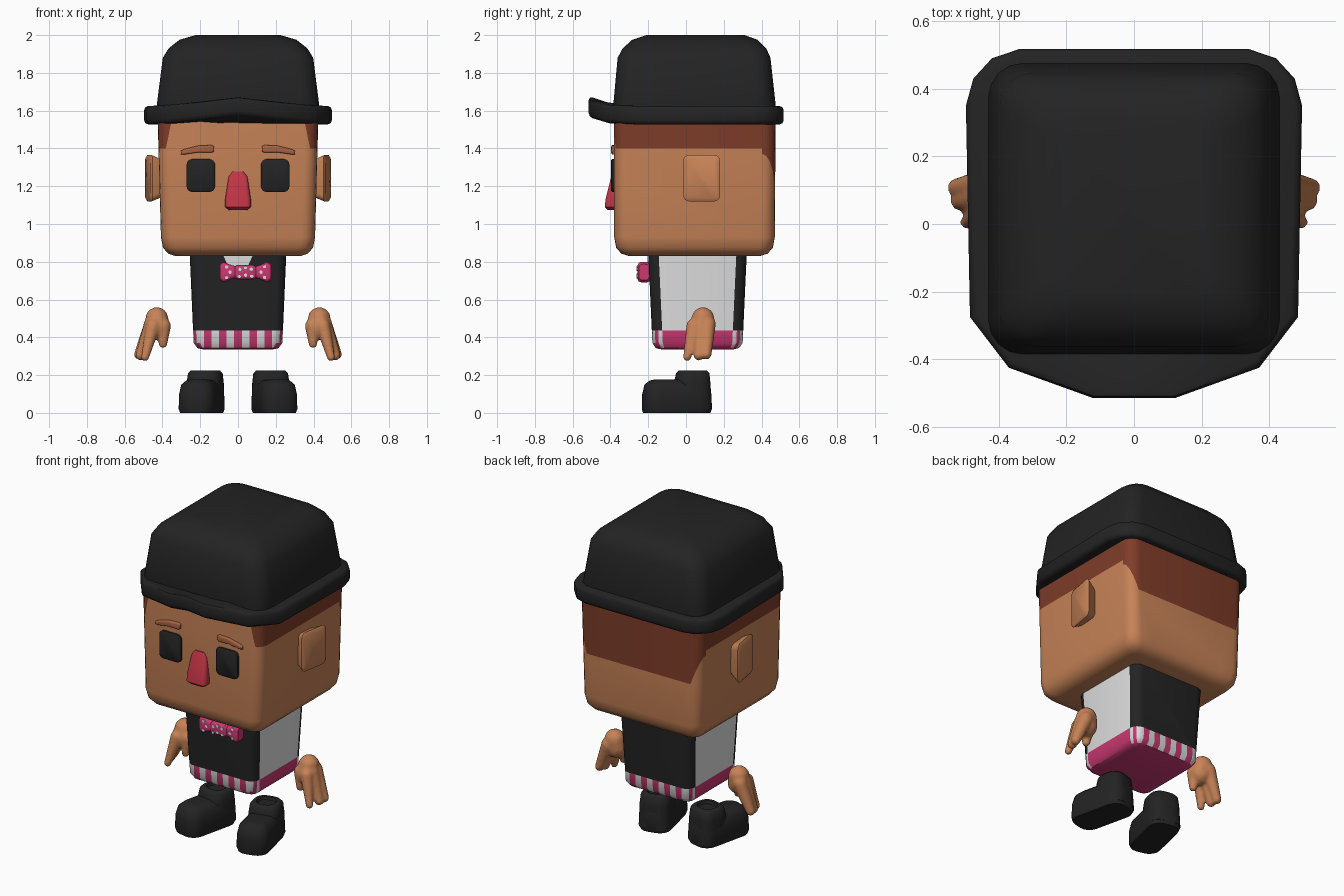
import bpy, bmesh, math
from mathutils import Vector, Matrix

if "Cube" in bpy.data.objects:
    bpy.data.objects.remove(bpy.data.objects["Cube"])


def material(name, r, g, b):
    m = bpy.data.materials.new(name)
    m.diffuse_color = (r, g, b, 1)
    m.use_nodes = True
    m.node_tree.nodes["Principled BSDF"].inputs["Base Color"].default_value = m.diffuse_color
    return m


SKIN = material("skin", 0.57, 0.225, 0.095)
HAIR = material("brown hair", 0.21, 0.046, 0.022)
BLACK = material("soft black", 0.017, 0.017, 0.017)
WHITE = material("shirt white", 0.74, 0.74, 0.74)
PINK = material("hot pink", 0.60, 0.04, 0.17)
RED = material("nose red", 0.54, 0.035, 0.06)
BROW = material("brow brown", 0.40, 0.125, 0.055)


def finish(name, bm, mats, angle=40):
    bmesh.ops.recalc_face_normals(bm, faces=bm.faces[:])
    me = bpy.data.meshes.new(name)
    for f in bm.faces:
        f.smooth = True
    bm.to_mesh(me)
    bm.free()
    for m in mats:
        me.materials.append(m)
    me.set_sharp_from_angle(angle=math.radians(angle))
    ob = bpy.data.objects.new(name, me)
    bpy.context.collection.objects.link(ob)
    return ob


def loft(sections, axis="z", segs=4):
    """Skin rounded rectangles (height, a0, a1, b0, b1, radius) along an axis."""
    bm = bmesh.new()
    rings = []
    for h, a0, a1, b0, b1, r in sections:
        ring = []
        corners = ((a1 - r, b1 - r), (a0 + r, b1 - r), (a0 + r, b0 + r), (a1 - r, b0 + r))
        for k, (ca, cb) in enumerate(corners):
            for i in range(segs + 1):
                t = (k + i / segs) * math.pi / 2
                a, b = ca + r * math.cos(t), cb + r * math.sin(t)
                co = {"z": (a, b, h), "x": (h, a, b), "y": (a, h, b)}[axis]
                ring.append(bm.verts.new(co))
        rings.append(ring)
    n = len(rings[0])
    for lo, hi in zip(rings, rings[1:]):
        for i in range(n):
            bm.faces.new((lo[i], lo[(i + 1) % n], hi[(i + 1) % n], hi[i]))
    bm.faces.new(rings[0])
    bm.faces.new(rings[-1])
    bmesh.ops.recalc_face_normals(bm, faces=bm.faces[:])
    return bm


def cut(bm, co, no, keep=lambda c: True):
    faces = [f for f in bm.faces if keep(f.calc_center_median())]
    geom = set(faces)
    for f in faces:
        geom.update(f.edges)
        geom.update(f.verts)
    bmesh.ops.bisect_plane(bm, geom=list(geom), dist=1e-5, plane_co=co, plane_no=no)


# Head with painted hair
head = loft([(0.83, -0.33, 0.33, -0.30, 0.39, 0.05),
             (0.843, -0.37, 0.37, -0.342, 0.432, 0.06),
             (0.875, -0.397, 0.397, -0.37, 0.46, 0.07),
             (0.93, -0.408, 0.408, -0.38, 0.47, 0.07),
             (1.62, -0.427, 0.427, -0.38, 0.475, 0.07)], segs=5)
back = lambda c: c.y > 0.38
front = lambda c: c.y < -0.3
cut(head, (0, 0, 1.4), (0, 0, 1))
cut(head, (0, 0, 1.2), (0, 0, 1), back)
for s in (1, -1):
    cut(head, (s * 0.43, 0, 1.4), (s * 0.2, 0, -0.07), back)
    cut(head, (s * 0.382, 0, 1.4), (s * 0.13, 0, 0.027), front)
for f in head.faces:
    c = f.calc_center_median()
    top = c.z > 1.4 and not (front(c) and abs(c.x) < 0.382 - 0.21 * (c.z - 1.4))
    nape = back(c) and c.z > 1.2 and abs(c.x) < 0.36 + 0.35 * (c.z - 1.2)
    f.material_index = int(top or nape)
finish("head", head, [SKIN, HAIR])

# Hat crown
finish("hat_crown", loft([(1.56, -0.42, 0.42, -0.375, 0.465, 0.09),
                          (1.63, -0.43, 0.43, -0.385, 0.475, 0.1),
                          (1.88, -0.398, 0.398, -0.362, 0.447, 0.1),
                          (1.93, -0.367, 0.367, -0.335, 0.425, 0.1),
                          (1.975, -0.31, 0.31, -0.285, 0.38, 0.09),
                          (2.0, -0.225, 0.225, -0.21, 0.31, 0.07)]), [BLACK])

# Hat brim, lifted at the front
half = [(0.12, -0.515), (0.37, -0.425), (0.485, -0.275), (0.497, 0.35),
        (0.475, 0.43), (0.42, 0.49), (0.34, 0.517)]
outline = [(0, -0.515)] + half + [(-x, y) for x, y in reversed(half)]
brim = bmesh.new()
loops = []
for scale, z in ((0.7, 1.53), (1, 1.527), (1, 1.625), (0.7, 1.625)):
    loops.append([brim.verts.new((x * scale, y * scale, z + (
        0.052 * (1 - abs(x) / 0.43) if scale == 1 and y < -0.38 else 0))) for x, y in outline])
n = len(outline)
for k in range(4):
    a, b = loops[k], loops[(k + 1) % 4]
    for i in range(n):
        brim.faces.new((a[i], a[(i + 1) % n], b[(i + 1) % n], b[i]))
rim = [e for e in brim.edges if any(e.verts[0] in l and e.verts[1] in l for l in loops[1:3])]
bmesh.ops.bevel(brim, geom=rim, offset=0.022, segments=2, profile=0.5, affect="EDGES")
finish("hat_brim", brim, [BLACK], 50)

# Torso: vest, shirt sides and striped hem
torso = loft([(0.335, -0.18, 0.18, -0.125, 0.245, 0.03),
              (0.343, -0.215, 0.215, -0.16, 0.28, 0.045),
              (0.37, -0.235, 0.235, -0.178, 0.3, 0.055),
              (0.85, -0.256, 0.256, -0.2, 0.322, 0.055)])
cut(torso, (0, 0, 0.435), (0, 0, 1))
W = 0.04
for i in range(-5, 5):
    cut(torso, ((i + 0.5) * W, 0, 0), (1, 0, 0),
        lambda c: 0.338 < c.z < 0.435 and (c.y < -0.12 or c.y > 0.24))
for f in torso.faces:
    c, nrm = f.calc_center_median(), f.normal
    side = abs(nrm.x) > 0.99
    if c.z > 0.435:
        f.material_index = 1 if side else 0
    elif nrm.z < -0.8 or abs(c.y - 0.06) < 0.15:
        f.material_index = 2
    elif abs(c.x) < 0.185:
        f.material_index = 1 if round(c.x / W) % 2 else 2
    else:
        f.material_index = 1 if int(abs(c.y - 0.06) / 0.02) % 2 else 2
finish("torso", torso, [BLACK, WHITE, PINK])

# Shirt opening
bm = bmesh.new()
quad = [(-0.085, 0.85), (0.085, 0.85), (0.045, 0.76), (-0.045, 0.76)]
f = bm.faces.new([bm.verts.new((x, -0.198 - (z - 0.76) * 0.045, z)) for x, z in quad])
res = bmesh.ops.extrude_face_region(bm, geom=[f])
bmesh.ops.translate(bm, vec=(0, -0.004, 0), verts=[v for v in res["geom"] if isinstance(v, bmesh.types.BMVert)])
finish("shirt_collar", bm, [WHITE])

# Bow tie with spots
TX, TZ = 0.04, 0.745
for s, label in ((1, "right"), (-1, "left")):
    wing = [(0.03, 0.025, 0.028), (0.07, 0.03, 0.035), (0.115, 0.034, 0.054), (0.135, 0.028, 0.042)]
    finish("bow_wing_" + label, loft([(TX + s * d, -0.222 - y, -0.222 + y, TZ - z, TZ + z, 0.02)
                                      for d, y, z in wing], "x"), [PINK])
finish("bow_knot", loft([(TX + d, -0.222 - y, -0.222 + y, TZ - z, TZ + z, 0.018)
                         for d, y, z in ((-0.055, 0.03, 0.03), (-0.045, 0.036, 0.038),
                                         (0.045, 0.036, 0.038), (0.055, 0.03, 0.03))], "x"), [PINK])
spots = bmesh.new()
for dx, dz, y in ((-0.03, 0.015, -0.258), (0, -0.016, -0.258), (0.03, 0.016, -0.258), (-0.033, -0.024, -0.258),
                  (0.033, -0.022, -0.258), (-0.1, 0.028, -0.255), (-0.1, -0.03, -0.255), (-0.082, 0.0, -0.253),
                  (0.1, 0.03, -0.255), (0.1, -0.028, -0.255), (0.082, 0.0, -0.253), (0, 0.024, -0.258)):
    m = Matrix.Translation((TX + dx, y, TZ + dz)) @ Matrix.Rotation(math.pi / 2, 4, "X")
    bmesh.ops.create_cone(spots, cap_ends=True, segments=10, radius1=0.009, radius2=0.009, depth=0.006, matrix=m)
finish("bow_spots", spots, [WHITE])

# Nose
finish("nose", loft([(1.075, -0.05, 0.05, -0.415, -0.36, 0.02),
                     (1.09, -0.068, 0.068, -0.43, -0.36, 0.025),
                     (1.13, -0.068, 0.068, -0.426, -0.36, 0.025),
                     (1.25, -0.05, 0.05, -0.396, -0.36, 0.015),
                     (1.277, -0.03, 0.03, -0.386, -0.36, 0.01)]), [RED])


def hand_mesh(s):
    """Rounded mitten: strings of spheres fused together."""
    bm = bmesh.new()
    limbs = (((0.43, 0.09, 0.50), (0.425, 0.08, 0.45), 0.062, 0.068),
             ((0.45, 0.04, 0.46), (0.492, 0.006, 0.295), 0.04, 0.023),
             ((0.455, 0.08, 0.47), (0.515, 0.068, 0.305), 0.045, 0.029),
             ((0.455, 0.115, 0.47), (0.523, 0.108, 0.31), 0.045, 0.029),
             ((0.395, 0.06, 0.46), (0.397, 0.05, 0.365), 0.042, 0.024))
    for a, b, r0, r1 in limbs:
        for i in range(9):
            t = i / 8
            p = Vector(a).lerp(Vector(b), t)
            p.x *= s
            bmesh.ops.create_icosphere(bm, subdivisions=2, radius=r0 + (r1 - r0) * t,
                                       matrix=Matrix.Translation(p))
    return bm


for s, label in ((1, "right"), (-1, "left")):
    # Eyes
    x = s * 0.197
    finish("eye_" + label, loft([(y, x - 0.075 + d, x + 0.075 - d, 1.17 + d, 1.343 - d, 0.028)
                                 for y, d in ((-0.37, 0), (-0.392, 0), (-0.398, 0.007))], "y"), [BLACK])
    # Brows, thicker and higher toward the nose
    finish("brow_" + label, loft([(s * d, -0.396 + e, -0.37, z - h, z + h, 0.008)
                                  for d, z, h, e in ((0.128, 1.398, 0.014, 0.006), (0.14, 1.398, 0.02, 0),
                                                     (0.21, 1.397, 0.018, 0), (0.285, 1.382, 0.014, 0),
                                                     (0.302, 1.378, 0.009, 0.006))], "x"), [BROW])
    # Ears, flared toward the back
    ear = loft([(0.39, 0.02, 0.145, 1.15, 1.33, 0.03), (0.455, -0.01, 0.175, 1.125, 1.36, 0.03),
                (0.468, -0.014, 0.18, 1.12, 1.365, 0.03), (0.479, 0.0, 0.165, 1.135, 1.35, 0.03)], "x")
    for v in ear.verts:
        v.co.x = s * (v.co.x + 0.17 * (v.co.y - 0.08))
    finish("ear_" + label, ear, [SKIN])
    # Hands
    hand = finish("hand_" + label, hand_mesh(s), [SKIN], 180)
    rm = hand.modifiers.new("fuse", "REMESH")
    rm.mode, rm.voxel_size, rm.use_smooth_shade = "VOXEL", 0.009, True
    sm = hand.modifiers.new("soften", "SMOOTH")
    sm.factor, sm.iterations = 0.5, 5
    # Boots, toes turned outward
    turn = Matrix.Translation((s * 0.172, 0.04, 0)) @ Matrix.Rotation(s * math.radians(13), 4, "Z")
    foot = loft([(0, -0.09, 0.09, -0.268, 0.085, 0.065), (0.02, -0.098, 0.098, -0.274, 0.092, 0.07),
                 (0.1, -0.096, 0.096, -0.272, 0.09, 0.07), (0.15, -0.086, 0.086, -0.262, 0.08, 0.07),
                 (0.172, -0.062, 0.062, -0.235, 0.06, 0.055), (0.178, -0.035, 0.035, -0.2, 0.04, 0.03)])
    shaft = loft([(0.02, -0.096, 0.096, -0.09, 0.092, 0.06), (0.16, -0.093, 0.093, -0.098, 0.083, 0.06),
                  (0.21, -0.088, 0.088, -0.088, 0.079, 0.06), (0.225, -0.075, 0.075, -0.076, 0.066, 0.055),
                  (0.225, -0.055, 0.055, -0.056, 0.046, 0.04), (0.21, -0.048, 0.048, -0.05, 0.04, 0.035)])
    for name, bm in (("boot_foot_", foot), ("boot_shaft_", shaft)):
        bm.transform(turn)
        finish(name + label, bm, [BLACK], 50)
